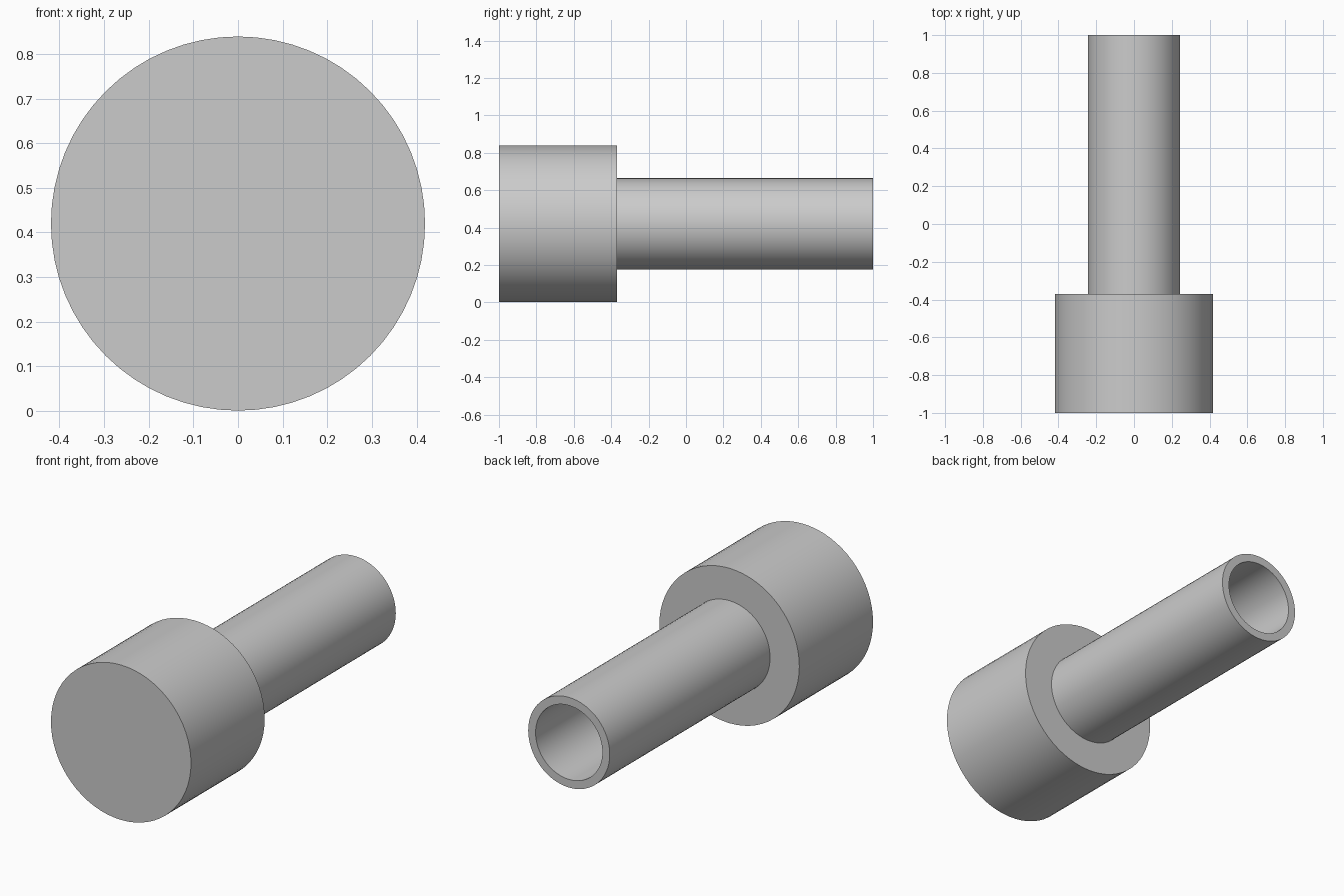
import bpy, bmesh, math

if "Cube" in bpy.data.objects:
    bpy.data.objects.remove(bpy.data.objects["Cube"])

SIDES = 64
AXIS_Z = 0.42


def lathe(name, profile, closed):
    """Revolve (radius, y) points about the horizontal axis; open profiles get flat end caps."""
    bm = bmesh.new()
    rings = []
    for r, y in profile:
        rings.append([bm.verts.new((r * math.cos(2 * math.pi * i / SIDES), y,
                                    AXIS_Z + r * math.sin(2 * math.pi * i / SIDES)))
                      for i in range(SIDES)])
    pairs = list(zip(rings, rings[1:]))
    if closed:
        pairs.append((rings[-1], rings[0]))
    else:
        bm.faces.new(rings[0])
        bm.faces.new(rings[-1])
    for a, b in pairs:
        for i in range(SIDES):
            j = (i + 1) % SIDES
            bm.faces.new((a[i], a[j], b[j], b[i]))
    bmesh.ops.recalc_face_normals(bm, faces=bm.faces)
    mesh = bpy.data.meshes.new(name)
    bm.to_mesh(mesh)
    bm.free()
    obj = bpy.data.objects.new(name, mesh)
    bpy.context.collection.objects.link(obj)
    bpy.ops.object.select_all(action='DESELECT')
    obj.select_set(True)
    bpy.context.view_layer.objects.active = obj
    bpy.ops.object.shade_smooth_by_angle(angle=math.radians(30))
    return obj


# Solid wide head, closed at the front
lathe("head", [(0.419, -1.0), (0.419, -0.37)], closed=False)

# Hollow shaft, seated slightly into the head, open at the back
lathe("hollow_shaft", [(0.244, -0.39), (0.244, 1.0), (0.2, 1.0), (0.2, -0.39)], closed=True)
